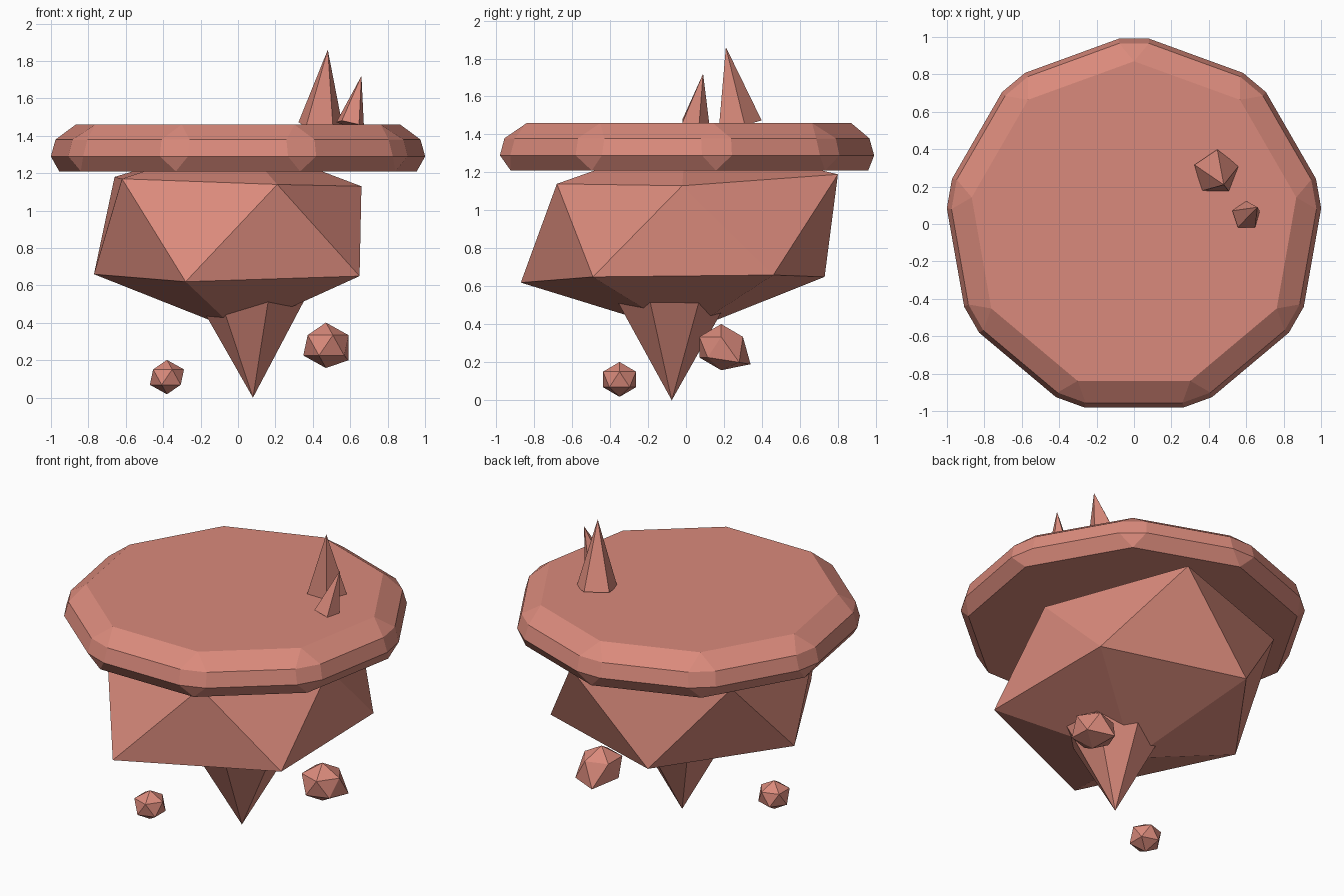
import bpy, bmesh, math
from mathutils import Vector

default = bpy.data.objects.get("Cube")
if default:
    bpy.data.objects.remove(default, do_unlink=True)

# One flat colour for everything
CORAL = (0.70, 0.255, 0.20, 1.0)
mat = bpy.data.materials.new("coral_stone")
mat.use_nodes = True
mat.diffuse_color = CORAL
bsdf = next(n for n in mat.node_tree.nodes if n.type == 'BSDF_PRINCIPLED')
bsdf.inputs["Base Color"].default_value = CORAL


def finish(name, bm):
    """Turn a bmesh into a flat-shaded object."""
    bmesh.ops.recalc_face_normals(bm, faces=bm.faces[:])
    mesh = bpy.data.meshes.new(name)
    bm.to_mesh(mesh)
    bm.free()
    mesh.materials.append(mat)
    obj = bpy.data.objects.new(name, mesh)
    bpy.context.collection.objects.link(obj)
    return obj


def hull(name, points):
    bm = bmesh.new()
    for p in points:
        bm.verts.new(p)
    bmesh.ops.convex_hull(bm, input=bm.verts[:])
    return finish(name, bm)


def spike(name, base, tip, radius, sides, phase):
    """Pointed cone whose base is square to its axis."""
    base, tip = Vector(base), Vector(tip)
    turn = Vector((0, 0, 1)).rotation_difference(tip - base)
    if tip.z < base.z:
        turn = Vector((0, 0, -1)).rotation_difference(tip - base)
    ring = []
    for i in range(sides):
        a = math.radians(phase) + math.tau * i / sides
        ring.append(base + turn @ Vector((radius * math.cos(a), radius * math.sin(a), 0)))
    return hull(name, ring + [tip])


def rock(name, centre, radius, squash, pulled=()):
    """Low icosahedron, with chosen corners pulled to new places."""
    bm = bmesh.new()
    bmesh.ops.create_icosphere(bm, subdivisions=1, radius=radius)
    for v in bm.verts:
        v.co = Vector((v.co.x, v.co.y, v.co.z * squash)) + Vector(centre)
    for target in pulled:
        target = Vector(target)
        near = min(bm.verts, key=lambda v: (v.co - target).length)
        near.co = target
    return finish(name, bm)


# Bevelled nine-sided platform: sharp outer rings, cut corners between them
SIDES = 9
STEP = math.tau / SIDES


def platform_ring(apothem, z, cut):
    points = []
    for i in range(SIDES):
        a = math.pi / 2 + i * STEP
        out = Vector((math.cos(a), math.sin(a), 0))
        along = Vector((-math.sin(a), math.cos(a), 0))
        reach = apothem / math.cos(STEP / 2) - cut * math.tan(STEP / 2)
        for s in ((-1, 1) if cut else (0,)):
            points.append(out * reach + along * cut * s + Vector((0, -0.011, z)))
    return points


hull("platform",
     platform_ring(0.828, 1.46, 0) + platform_ring(0.945, 1.38, 0.08)
     + platform_ring(0.969, 1.29, 0.08) + platform_ring(0.912, 1.21, 0))

# Faceted rock mass under the platform: bottom, lower ring, upper ring, top
hull("rock_body", [
    (0, -0.01, 0.355),
    (-0.28, -0.87, 0.62), (0.65, -0.49, 0.65), (0.64, 0.46, 0.66),
    (-0.24, 0.73, 0.65), (-0.77, 0, 0.66),
    (0.21, -0.68, 1.14), (0.66, -0.02, 1.13), (0.26, 0.80, 1.19),
    (-0.66, 0.48, 1.18), (-0.62, -0.45, 1.17),
    (0, 0, 1.38)])

# Hanging spike and the two crystals on top
spike("hanging_spike", (0.08, -0.075, 0.56), (0.08, -0.075, 0), 0.32, 7, -74)
spike("tall_crystal", (0.44, 0.275, 1.455), (0.48, 0.21, 1.86), 0.125, 5, 88)
spike("short_crystal", (0.60, 0.045, 1.46), (0.66, 0.09, 1.72), 0.08, 5, 90)

# Floating rocks
rock("large_floating_rock", (0.47, 0.185, 0.28), 0.135, 0.9,
     [(0.59, 0.28, 0.20), (0.43, 0.34, 0.19)])
rock("small_floating_rock", (-0.38, -0.35, 0.11), 0.102, 0.9)
